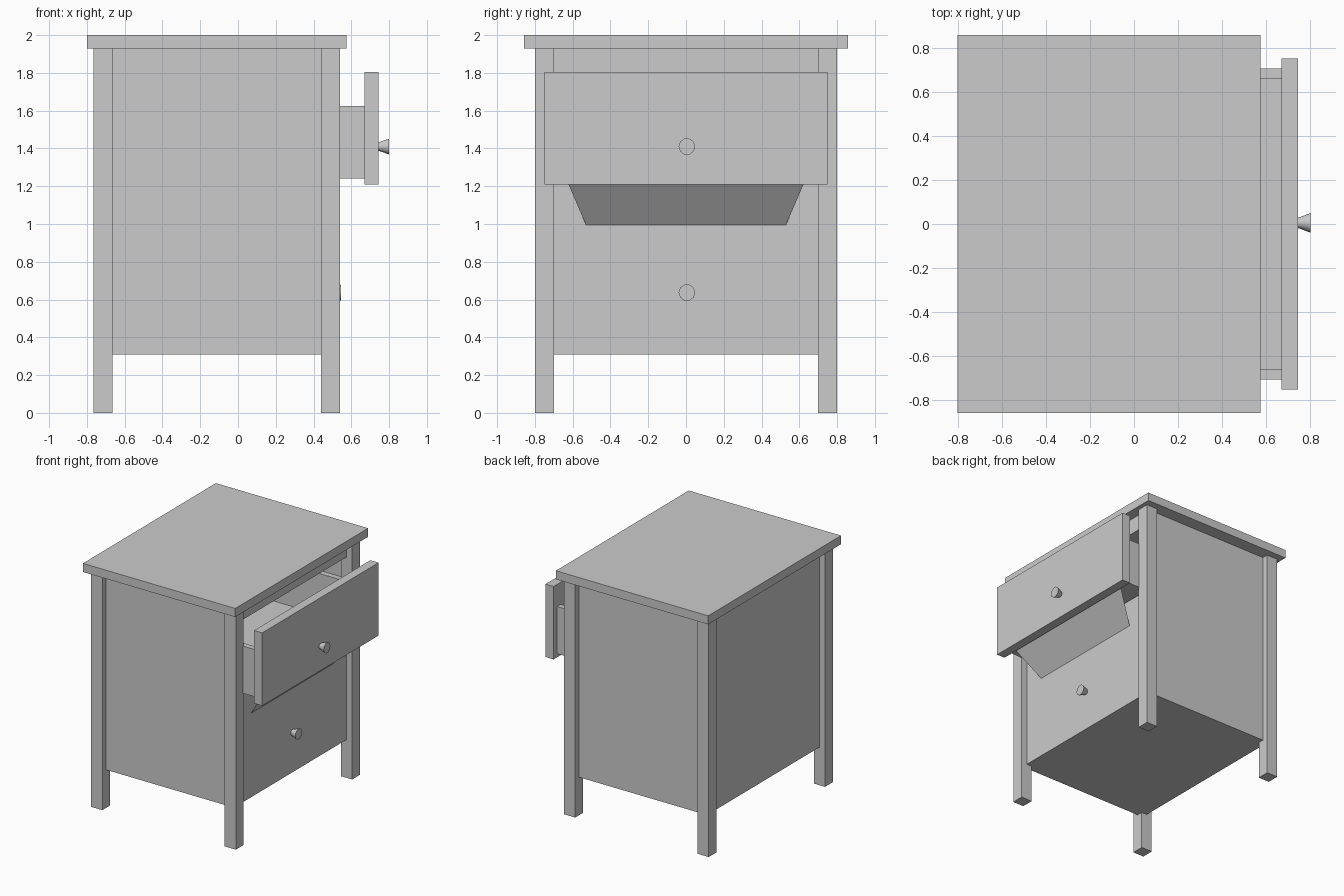
import bpy, math

if "Cube" in bpy.data.objects:
    bpy.data.objects.remove(bpy.data.objects["Cube"])


def make(name, verts, faces):
    me = bpy.data.meshes.new(name)
    me.from_pydata(verts, [], faces)
    me.update()
    ob = bpy.data.objects.new(name, me)
    bpy.context.collection.objects.link(ob)
    return ob


def box(name, x, y, z):
    """Box from (min, max) pairs on each axis."""
    verts = [(a, b, c) for a in x for b in y for c in z]
    faces = [(0, 1, 3, 2), (4, 6, 7, 5), (0, 4, 5, 1),
             (2, 3, 7, 6), (0, 2, 6, 4), (1, 5, 7, 3)]
    return make(name, verts, faces)


def knob(name, x, z, sides=10):
    """Flared knob pointing along +x."""
    bpy.ops.mesh.primitive_cone_add(vertices=sides, radius1=0.023, radius2=0.044, depth=0.056,
                                    location=(x + 0.028, 0.005, z),
                                    rotation=(0, math.pi / 2, 0))
    bpy.context.object.name = name
    bpy.ops.object.shade_smooth_by_angle(angle=math.radians(50))


# Table top
box("table_top", (-0.80, 0.575), (-0.857, 0.857), (1.93, 2.0))

# Four legs
for xn, x in (("back", (-0.765, -0.665)), ("front", (0.44, 0.54))):
    for yn, y in (("near", (-0.80, -0.70)), ("far", (0.70, 0.80))):
        box(f"{xn}_{yn}_leg", x, y, (0, 1.93))

# Cabinet with a pocket cut for the open drawer
body = box("cabinet", (-0.715, 0.488), (-0.75, 0.75), (0.31, 1.93))
cutter = box("opening_cutter", (-0.66, 0.60), (-0.71, 0.71), (1.22, 1.80))
cutter.hide_render = True
cutter.hide_viewport = True
mod = body.modifiers.new("opening", 'BOOLEAN')
mod.operation = 'DIFFERENCE'
mod.solver = 'EXACT'
mod.object = cutter

# Open drawer: front, side walls, back wall and floor
box("drawer_front", (0.67, 0.744), (-0.75, 0.75), (1.21, 1.805))
for n, y in (("near", (-0.705, -0.66)), ("far", (0.66, 0.705))):
    box(f"drawer_{n}_side", (-0.45, 0.67), y, (1.24, 1.625))
box("drawer_back", (-0.45, -0.40), (-0.66, 0.66), (1.24, 1.625))
box("drawer_floor", (-0.40, 0.67), (-0.66, 0.66), (1.24, 1.29))

# Thin sloping flap under the drawer
make("drawer_flap",
     [(0.67, -0.635, 1.24), (0.67, 0.635, 1.24), (0.48, 0.525, 0.985), (0.48, -0.525, 0.985)],
     [(0, 3, 2, 1)])

# Knobs on the open drawer and on the closed one below
knob("upper_knob", 0.744, 1.41)
knob("lower_knob", 0.488, 0.637)
